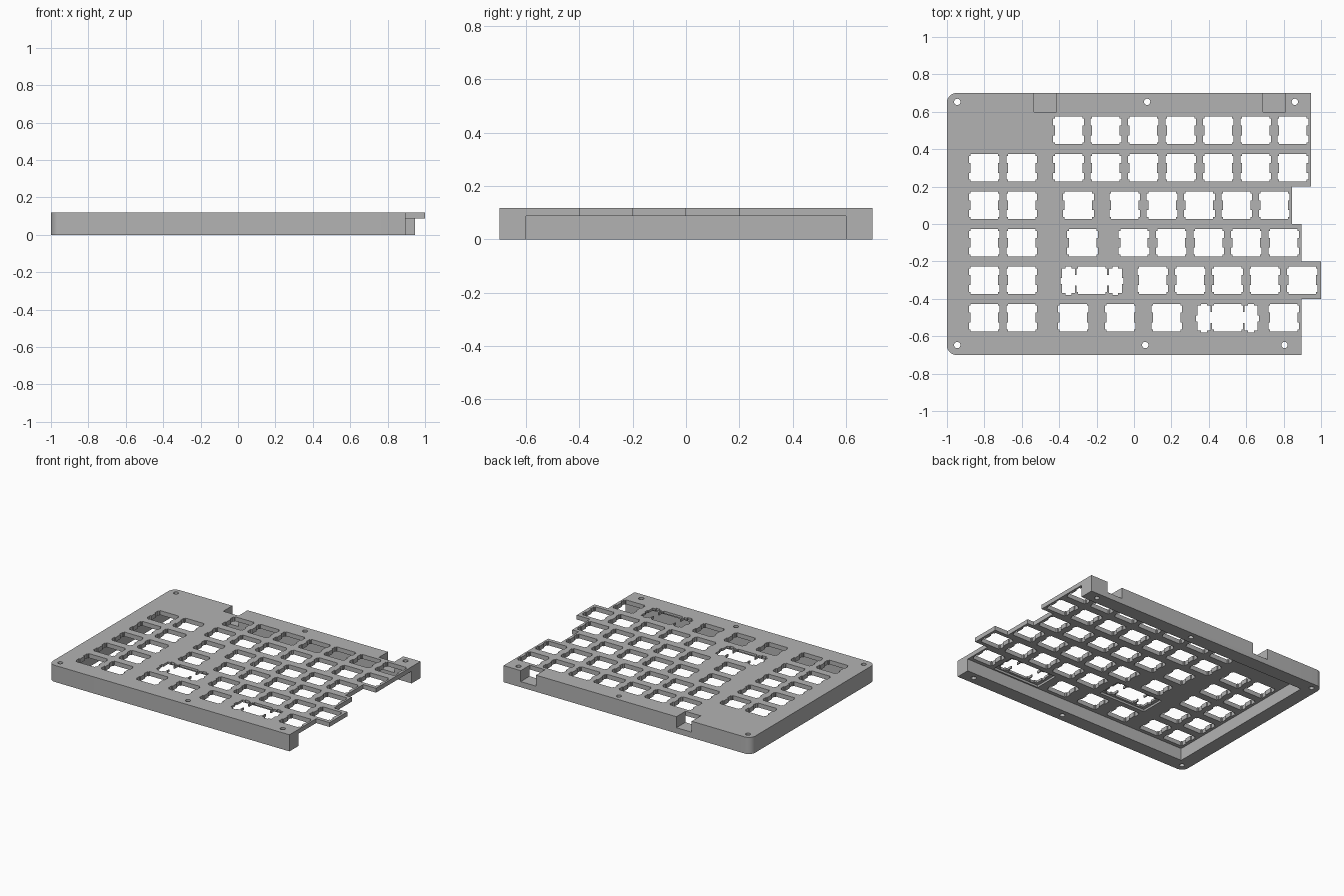
import bpy
import bmesh
from math import cos, sin, pi, radians

cube = bpy.data.objects.get("Cube")
if cube:
    bpy.data.objects.remove(cube, do_unlink=True)

PITCH = 0.2            # key spacing
MM = PITCH / 19.05     # one millimetre in model units
TOP = 0.118
UNDER = 0.087          # underside of the plate

grey = bpy.data.materials.new("plain_grey")
grey.use_nodes = True
grey.diffuse_color = (0.45, 0.45, 0.45, 1)
grey.node_tree.nodes["Principled BSDF"].inputs["Base Color"].default_value = (0.45, 0.45, 0.45, 1)


def prism(bm, points, z0, z1):
    """Add a closed prism over a counter-clockwise outline."""
    low = [bm.verts.new((x, y, z0)) for x, y in points]
    high = [bm.verts.new((x, y, z1)) for x, y in points]
    bm.faces.new(low[::-1])
    bm.faces.new(high)
    n = len(points)
    for i in range(n):
        j = (i + 1) % n
        bm.faces.new((low[i], low[j], high[j], high[i]))


def box(bm, x0, x1, y0, y1, z0=-0.1, z1=0.2):
    prism(bm, [(x0, y0), (x1, y0), (x1, y1), (x0, y1)], z0, z1)


def arc(cx, cy, r, a0, a1, steps):
    return [(cx + r * cos(a0 + (a1 - a0) * i / steps),
             cy + r * sin(a0 + (a1 - a0) * i / steps)) for i in range(steps + 1)]


def make_object(name, bm):
    mesh = bpy.data.meshes.new(name)
    bm.normal_update()
    bm.to_mesh(mesh)
    bm.free()
    obj = bpy.data.objects.new(name, mesh)
    bpy.context.collection.objects.link(obj)
    return obj


def switch_hole(bm, x, y):
    """Square opening with two clip notches on each side."""
    quarter = [(7.8, 2.5), (7.8, 6), (7, 6), (7, 7)]
    quarter = [(7, 2.5)] + quarter
    half = quarter + [(-px, py) for px, py in quarter[::-1]]
    full = half + [(-px, -py) for px, py in half]
    prism(bm, [(x + px * MM, y + py * MM) for px, py in full], -0.1, 0.2)


def stabilizer(holes, sides, links, recess, x, y):
    """Wide-key opening: two side slots joined to the switch hole."""
    switch_hole(holes, x, y)
    box(links, x - 0.125, x + 0.125, y - 2.7 * MM, y + 2.7 * MM)
    box(recess, x - 0.185, x + 0.185, y - 0.09, y + 0.09, -0.1, 0.102)
    for s in (-1, 1):
        # body, end tabs and an outward tab, drawn as one outline
        pts = [(-3.3, -6.6), (-1.5, -6.6), (-1.5, -7.7), (1.5, -7.7), (1.5, -6.6),
               (3.3, -6.6), (3.3, -2), (4.2, -2), (4.2, 1), (3.3, 1), (3.3, 6),
               (1.5, 6), (1.5, 7), (-1.5, 7), (-1.5, 6), (-3.3, 6)]
        pts = [(x + s * (11.9 + px) * MM, y + py * MM) for px, py in pts]
        prism(sides, pts[::s], -0.1, 0.2)


# Case body: rounded left corners, stepped right edge
right_edge = [(0.895, -0.7), (0.895, -0.4), (1.0, -0.4), (1.0, -0.2), (0.895, -0.2),
              (0.895, 0), (0.845, 0), (0.845, 0.2), (0.945, 0.2), (0.945, 0.7)]
outline = (right_edge + arc(-0.95, 0.65, 0.05, pi / 2, pi, 8)
           + arc(-0.95, -0.65, 0.05, pi, 1.5 * pi, 8))
bm = bmesh.new()
prism(bm, outline, 0, TOP)
case = make_object("keyboard_case", bm)
case.data.materials.append(grey)

cavity, holes, sides, links, recess = [bmesh.new() for _ in range(5)]

# Hollow below the plate, open on the right
box(cavity, -0.9, 1.2, -0.6, 0.6, -0.1, UNDER)


def run(start, count):
    return [start + PITCH * i for i in range(count)]


# Key rows from back to front
rows = [
    run(-0.35, 7),
    run(-0.8, 2) + run(-0.35, 7),
    run(-0.8, 2) + [-0.297] + run(-0.05, 5),
    run(-0.8, 2) + [-0.275] + run(0, 5),
    run(-0.8, 2) + run(0.1, 5),
    run(-0.8, 2) + [-0.325, -0.073, 0.175, 0.8],
]
for i, row in enumerate(rows):
    for x in row:
        switch_hole(holes, x, 0.5 - PITCH * i)
stabilizer(holes, sides, links, recess, -0.225, -0.3)
stabilizer(holes, sides, links, recess, 0.5, -0.5)

# Screw holes
for y, xs in ((0.653, (-0.945, 0.07, 0.86)), (-0.647, (-0.945, 0.06, 0.805))):
    for x in xs:
        prism(holes, arc(x, y, 0.017, 0, 2 * pi, 20)[:-1], -0.1, 0.2)

# Cable slots in the back wall
for x in (-0.475, 0.75):
    box(holes, x - 0.06, x + 0.06, 0.598, 0.8, 0.04, 0.2)

# Cut everything out of the body, then drop the cutters
cutters = []
for name, cut in (("cavity", cavity), ("recess", recess), ("openings", holes),
                  ("side_slots", sides), ("slot_links", links)):
    cutter = make_object(name + "_cutter", cut)
    cutter.hide_render = True
    cutters.append(cutter)
    mod = case.modifiers.new(name, "BOOLEAN")
    mod.operation = "DIFFERENCE"
    mod.solver = "EXACT"
    mod.object = cutter
graph = bpy.context.evaluated_depsgraph_get()
graph.update()
result = bpy.data.meshes.new_from_object(case.evaluated_get(graph))
case.modifiers.clear()
case.data = result
for cutter in cutters:
    bpy.data.objects.remove(cutter, do_unlink=True)
result.materials.clear()
result.materials.append(grey)
for poly in result.polygons:
    poly.material_index = 0

bpy.ops.object.select_all(action="DESELECT")
case.select_set(True)
bpy.context.view_layer.objects.active = case
bpy.ops.object.shade_smooth_by_angle(angle=radians(30))
